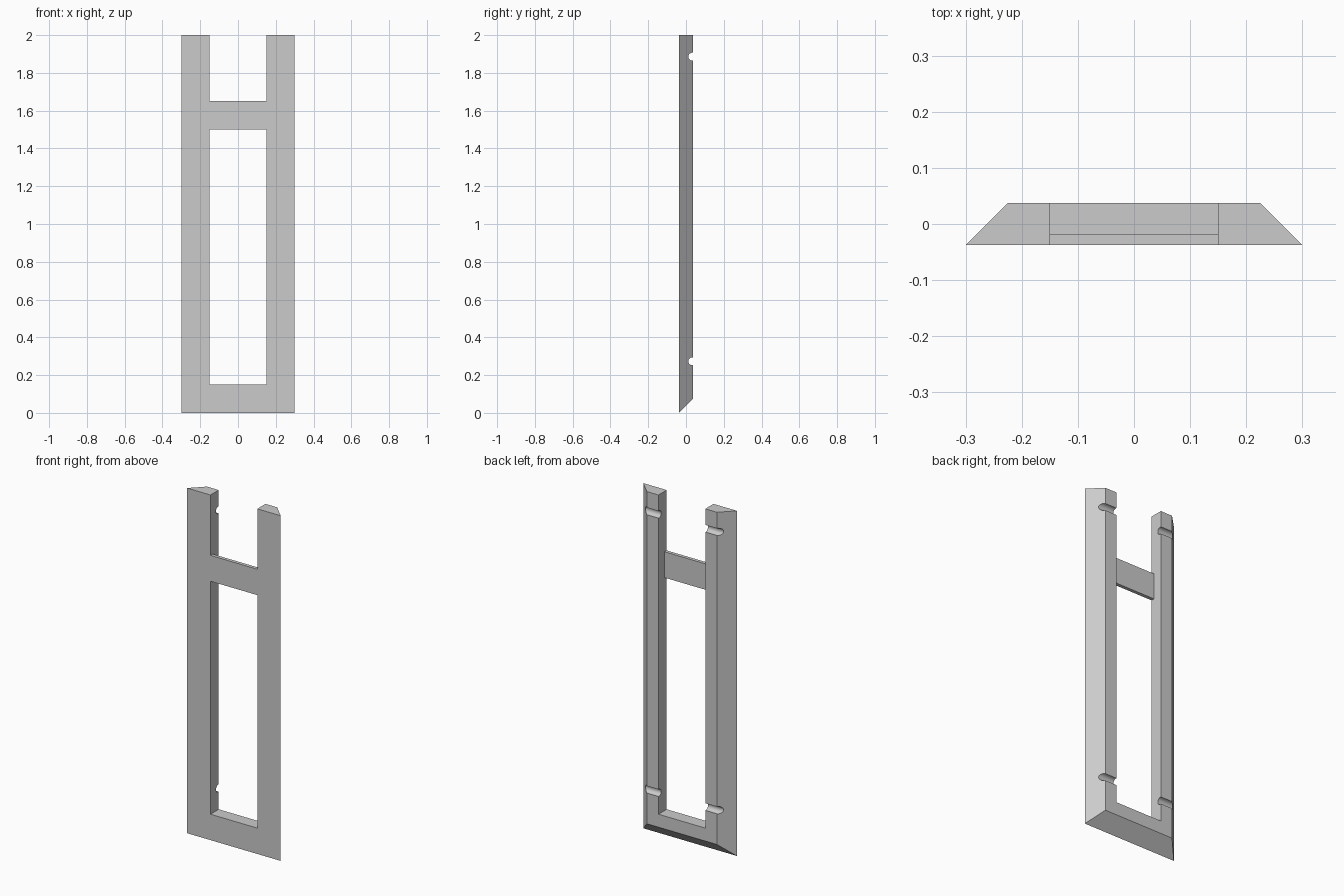
import bpy, bmesh, math
from mathutils import Vector

if "Cube" in bpy.data.objects:
    bpy.data.objects.remove(bpy.data.objects["Cube"], do_unlink=True)

HALF_W, INNER, HEIGHT, D = 0.3, 0.15, 2.0, 0.0375
BEVEL = 2 * D  # 45 degree back bevel

grey = bpy.data.materials.new("plain grey")
grey.use_nodes = True
colour = (0.6, 0.6, 0.6, 1)
grey.diffuse_color = colour
grey.node_tree.nodes["Principled BSDF"].inputs["Base Color"].default_value = colour


def make_object(name, bm):
    bmesh.ops.recalc_face_normals(bm, faces=bm.faces)
    mesh = bpy.data.meshes.new(name)
    bm.to_mesh(mesh)
    bm.free()
    mesh.materials.append(grey)
    obj = bpy.data.objects.new(name, mesh)
    bpy.context.collection.objects.link(obj)
    return obj


def u_outline(bm, y, inset):
    """U-shaped outline whose outer edges are pulled in by inset."""
    w = HALF_W - inset
    half = [(w, inset), (w, HEIGHT), (INNER, HEIGHT), (INNER, INNER)]
    pts = half + [(-x, z) for x, z in reversed(half)]
    return [bm.verts.new((x, y, z)) for x, z in pts]


# U-shaped frame: two uprights and a bottom bar, bevelled towards the back
bm = bmesh.new()
front = u_outline(bm, -D, 0)
back = u_outline(bm, D, BEVEL)
bm.faces.new(front)
bm.faces.new(back)
for i in range(len(front)):
    j = (i + 1) % len(front)
    bm.faces.new((front[i], front[j], back[j], back[i]))
frame = make_object("frame", bm)

# Round grooves across the back of the uprights
for z in (0.273, 1.886):
    bpy.ops.mesh.primitive_cylinder_add(
        vertices=32, radius=0.021, depth=1,
        location=(0, 0.0335, z), rotation=(0, math.pi / 2, 0))
    cutter = bpy.context.object
    cutter.name = "groove_cutter"
    cutter.hide_render = True
    cutter.data.materials.append(grey)
    cut = frame.modifiers.new("groove", "BOOLEAN")
    cut.operation = "DIFFERENCE"
    cut.solver = "EXACT"
    cut.object = cutter
    bpy.ops.object.select_all(action="DESELECT")
    frame.select_set(True)
    bpy.context.view_layer.objects.active = frame
    bpy.ops.object.modifier_apply(modifier=cut.name)
    bpy.data.objects.remove(cutter, do_unlink=True)
bpy.ops.object.shade_smooth_by_angle(angle=math.radians(30))

# Thin cross rail, flush with the front of the uprights
RAIL_T, RAIL_LOW, RAIL_HIGH = 0.02, 1.5, 1.65
bm = bmesh.new()
bmesh.ops.create_cube(bm, size=1)
bmesh.ops.scale(bm, vec=(2 * INNER, RAIL_T, RAIL_HIGH - RAIL_LOW), verts=bm.verts)
bmesh.ops.translate(
    bm, vec=Vector((0, RAIL_T / 2 - D, (RAIL_LOW + RAIL_HIGH) / 2)), verts=bm.verts)
make_object("cross_rail", bm)
